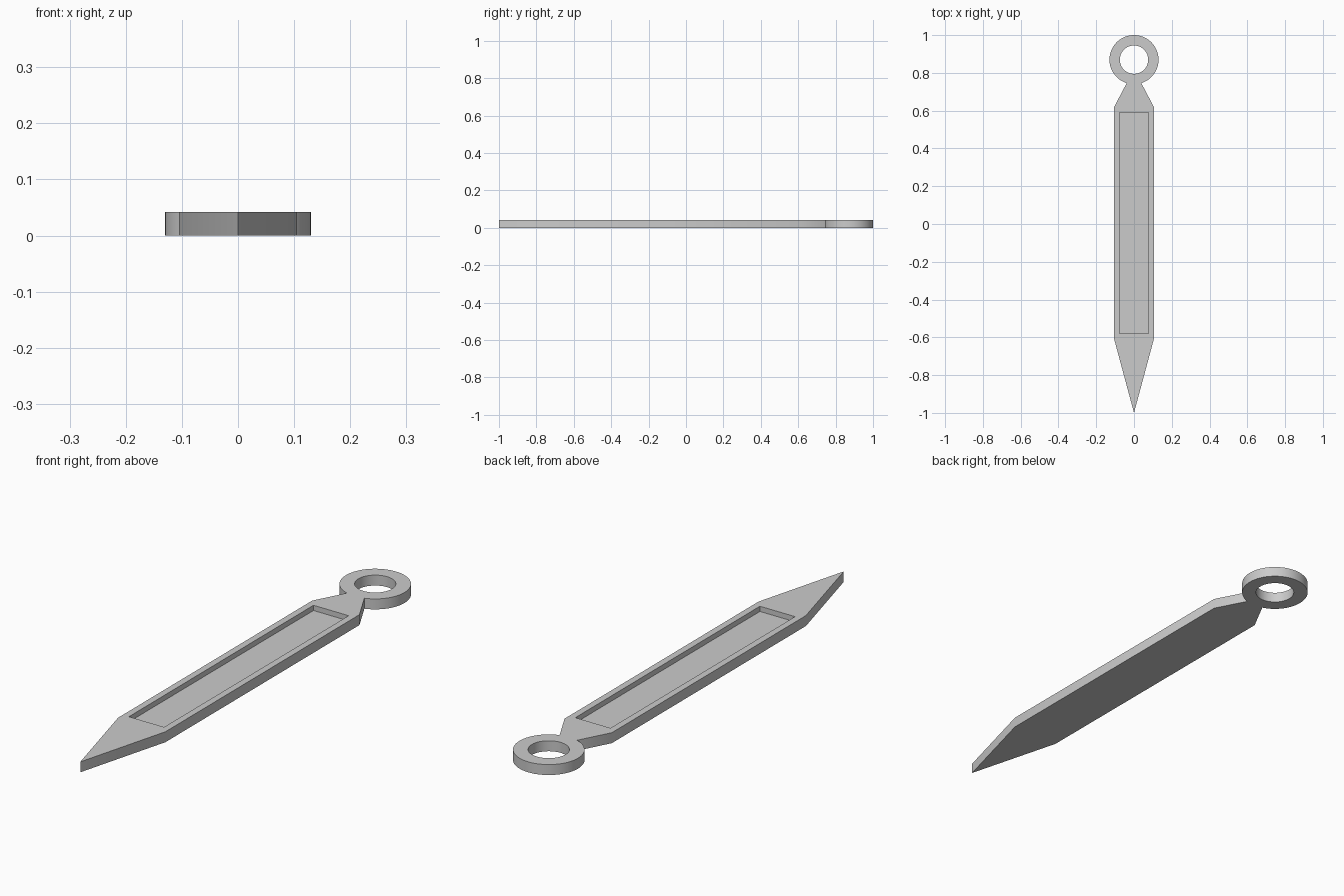
import bpy
import bmesh
import math

cube = bpy.data.objects.get("Cube")
if cube:
    bpy.data.objects.remove(cube, do_unlink=True)

THICK = 0.042
RING_Y = 0.87

grey = bpy.data.materials.new("plain_grey")
grey.use_nodes = True
colour = (0.6, 0.6, 0.6, 1)
grey.diffuse_color = colour
grey.node_tree.nodes["Principled BSDF"].inputs["Base Color"].default_value = colour


def prism(name, outline, z0, z1):
    """Extrude a flat outline between two heights."""
    bm = bmesh.new()
    face = bm.faces.new([bm.verts.new((x, y, z0)) for x, y in outline])
    new = bmesh.ops.extrude_face_region(bm, geom=[face])["geom"]
    top = [v for v in new if isinstance(v, bmesh.types.BMVert)]
    bmesh.ops.translate(bm, verts=top, vec=(0, 0, z1 - z0))
    bmesh.ops.recalc_face_normals(bm, faces=bm.faces)
    mesh = bpy.data.meshes.new(name)
    bm.to_mesh(mesh)
    bm.free()
    mesh.materials.append(grey)
    obj = bpy.data.objects.new(name, mesh)
    bpy.context.collection.objects.link(obj)
    return obj


def circle(radius, sides=64):
    return [(radius * math.cos(math.tau * i / sides),
             RING_Y + radius * math.sin(math.tau * i / sides)) for i in range(sides)]


def combine(target, tool, operation):
    """Apply a boolean and discard the tool object."""
    mod = target.modifiers.new(operation, "BOOLEAN")
    mod.operation = operation
    mod.solver = "EXACT"
    mod.object = tool
    bpy.context.view_layer.objects.active = target
    bpy.ops.object.modifier_apply(modifier=mod.name)
    bpy.data.objects.remove(tool, do_unlink=True)


# Pointed body with a tapered neck, mirrored about its centre line
side = [(0.105, -0.61), (0.105, 0.62), (0.026, 0.77)]
body = prism("pointed_tag", [(0, -1)] + side + [(-x, y) for x, y in reversed(side)], 0, THICK)

# Hanging ring
combine(body, prism("ring", circle(0.13), 0, THICK), "UNION")
combine(body, prism("ring_hole", circle(0.075), -0.1, 0.1), "DIFFERENCE")

# Shallow rectangular recess in the top
w, y0, y1 = 0.078, -0.58, 0.59
combine(body, prism("recess", [(-w, y0), (w, y0), (w, y1), (-w, y1)], 0.021, 0.1), "DIFFERENCE")

# Smooth ring walls, crisp edges elsewhere
bpy.ops.object.select_all(action="DESELECT")
body.select_set(True)
bpy.context.view_layer.objects.active = body
bpy.ops.object.shade_smooth_by_angle(angle=math.radians(30))
